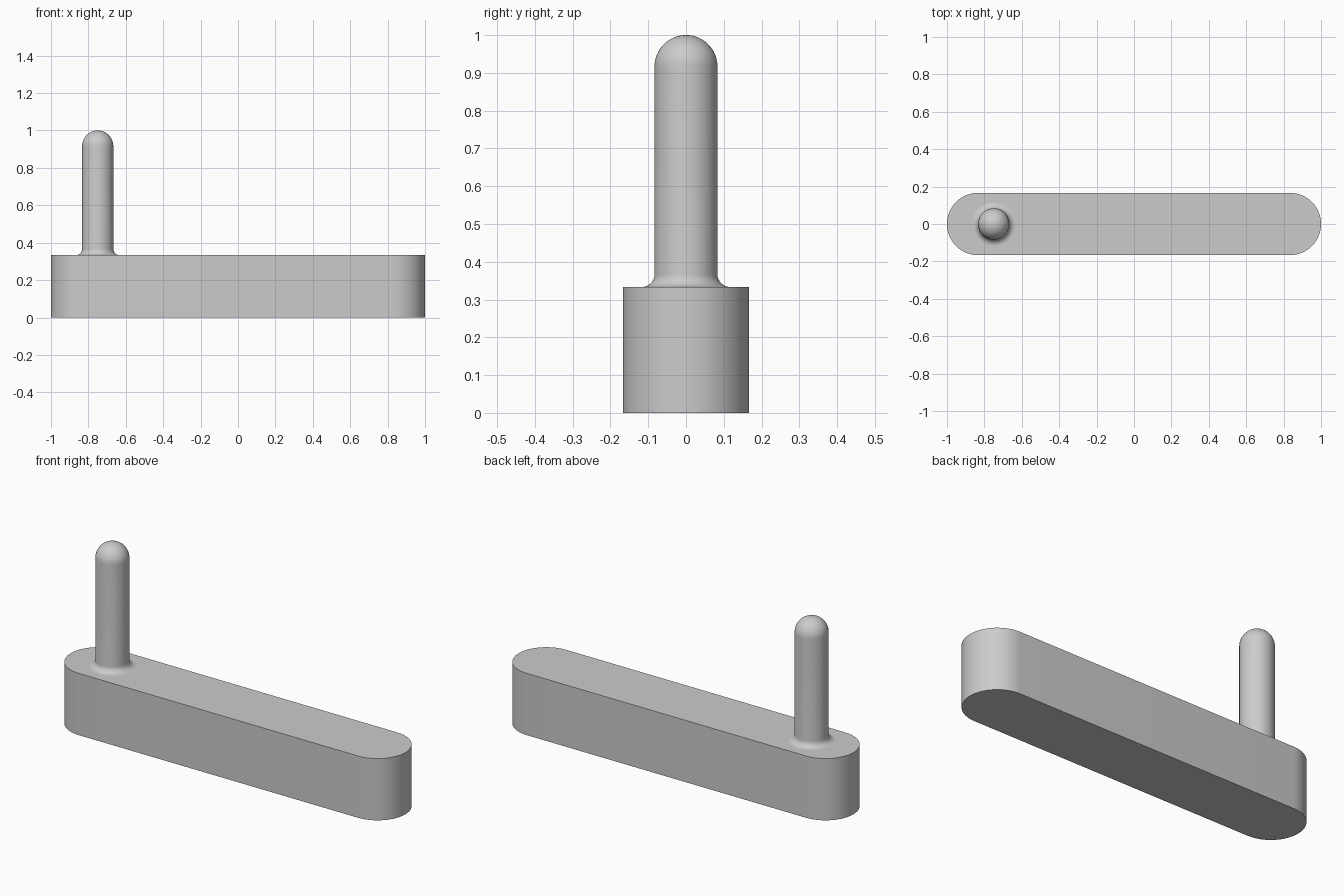
import bpy
import bmesh
from math import sin, cos, pi, radians
from mathutils import Matrix, Vector

if "Cube" in bpy.data.objects:
    bpy.data.objects.remove(bpy.data.objects["Cube"], do_unlink=True)

BAR_R = 1 / 6            # end radius of the bar
BAR_H = 1 / 3
PIN_R = 1 / 12
PIN_X = -0.75
FILLET = 1 / 30

grey = bpy.data.materials.new("plain grey")
grey.use_nodes = True
colour = (0.6, 0.6, 0.6, 1)
grey.diffuse_color = colour
grey.node_tree.nodes["Principled BSDF"].inputs["Base Color"].default_value = colour


def finish(name, bm):
    bmesh.ops.recalc_face_normals(bm, faces=bm.faces)
    mesh = bpy.data.meshes.new(name)
    bm.to_mesh(mesh)
    bm.free()
    mesh.materials.append(grey)
    obj = bpy.data.objects.new(name, mesh)
    bpy.context.collection.objects.link(obj)
    bpy.ops.object.select_all(action="DESELECT")
    obj.select_set(True)
    bpy.context.view_layer.objects.active = obj
    bpy.ops.object.shade_smooth_by_angle(angle=radians(30))
    return obj


def arc(cx, cy, r, start, end, steps):
    angles = [start + (end - start) * i / steps for i in range(steps + 1)]
    return [(cx + r * cos(a), cy + r * sin(a)) for a in angles]


# Bar: a round-ended outline pulled up
bm = bmesh.new()
outline = (arc(1 - BAR_R, 0, BAR_R, -pi / 2, pi / 2, 32)
           + arc(BAR_R - 1, 0, BAR_R, pi / 2, 3 * pi / 2, 32))
base = bm.faces.new([bm.verts.new((x, y, 0)) for x, y in outline])
top = bmesh.ops.extrude_face_region(bm, geom=[base], use_keep_orig=True)["geom"]
bmesh.ops.translate(bm, vec=(0, 0, BAR_H),
                    verts=[v for v in top if isinstance(v, bmesh.types.BMVert)])
finish("bar", bm)

# Pin: flared foot, straight shaft and domed tip, turned about its axis
bm = bmesh.new()
profile = (arc(PIN_R + FILLET, BAR_H + FILLET, FILLET, -pi / 2, -pi, 8)
           + arc(0, 1 - PIN_R, PIN_R, 0, pi / 2, 16))
verts = [bm.verts.new((r, 0, z)) for r, z in profile]
edges = [bm.edges.new(pair) for pair in zip(verts, verts[1:])]
bmesh.ops.spin(bm, geom=verts + edges, cent=(0, 0, 0), axis=(0, 0, 1),
               angle=2 * pi, steps=64, use_duplicate=False)
bmesh.ops.remove_doubles(bm, verts=bm.verts, dist=0.0001)
pin = finish("pin", bm)
pin.location.x = PIN_X
